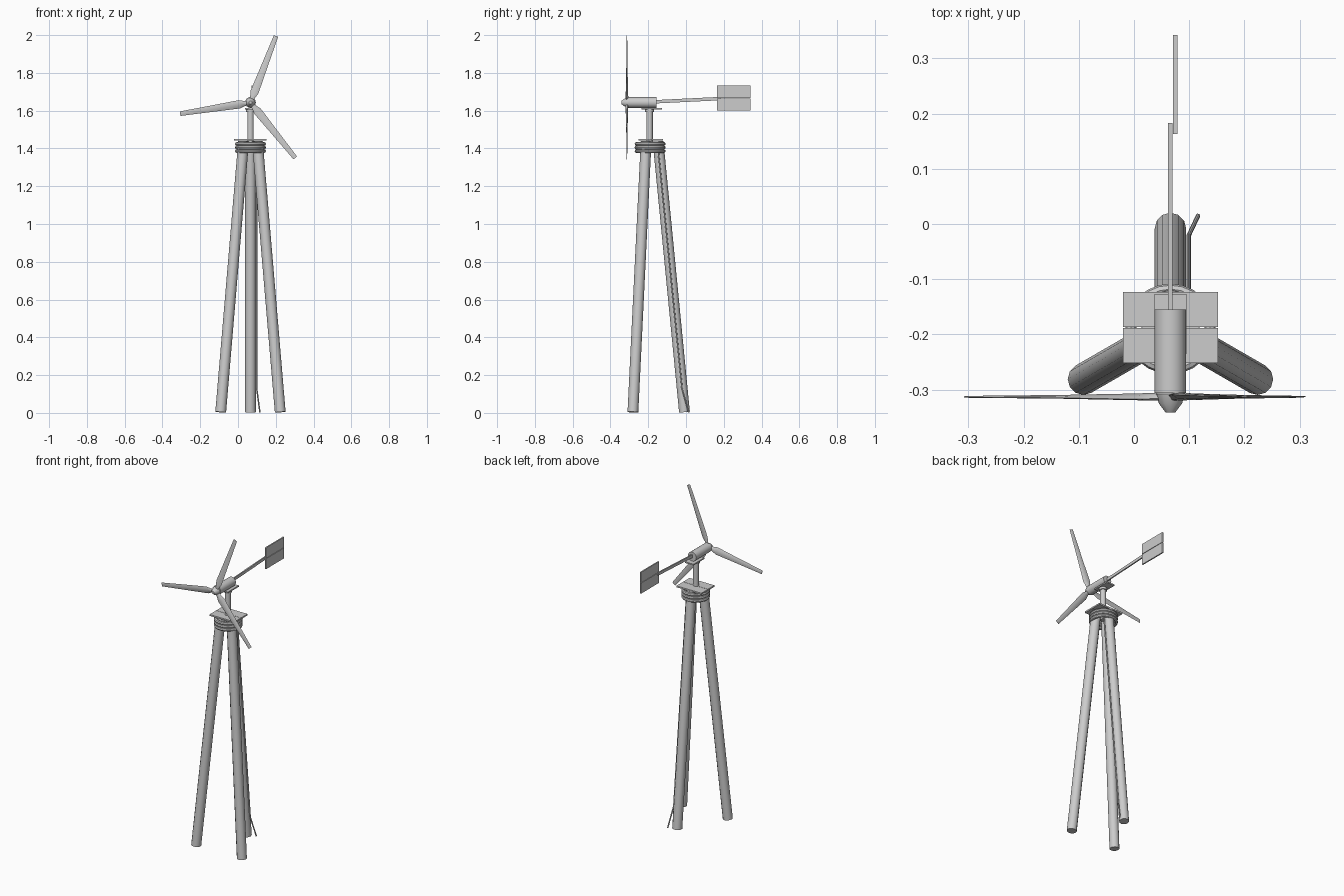
import bpy, bmesh, math
from mathutils import Vector, Matrix

if "Cube" in bpy.data.objects:
    bpy.data.objects.remove(bpy.data.objects["Cube"])

CX, CY, HUB_Z = 0.066, -0.19, 1.643   # tower axis and rotor height

grey = bpy.data.materials.new("light_grey")
grey.diffuse_color = (0.604, 0.604, 0.604, 1)
grey.use_nodes = True
grey.node_tree.nodes["Principled BSDF"].inputs["Base Color"].default_value = grey.diffuse_color


def add(name, bm, smooth=True):
    bmesh.ops.recalc_face_normals(bm, faces=bm.faces)
    me = bpy.data.meshes.new(name)
    bm.to_mesh(me)
    bm.free()
    me.materials.append(grey)
    ob = bpy.data.objects.new(name, me)
    bpy.context.collection.objects.link(ob)
    if smooth:
        bpy.ops.object.select_all(action='DESELECT')
        bpy.context.view_layer.objects.active = ob
        ob.select_set(True)
        bpy.ops.object.shade_smooth_by_angle(angle=math.radians(40))
    return ob


def rod(name, a, b, r, sides=12, r2=None):
    a, b = Vector(a), Vector(b)
    d = b - a
    bm = bmesh.new()
    m = Matrix.Translation((a + b) / 2) @ d.to_track_quat('Z', 'Y').to_matrix().to_4x4()
    bmesh.ops.create_cone(bm, cap_ends=True, segments=sides, radius1=r,
                          radius2=r if r2 is None else r2, depth=d.length, matrix=m)
    return add(name, bm)


def box(name, lo, hi):
    lo, hi = Vector(lo), Vector(hi)
    bm = bmesh.new()
    bmesh.ops.create_cube(bm, size=1, matrix=Matrix.Translation((lo + hi) / 2)
                          @ Matrix.Diagonal((*(hi - lo), 1)))
    return add(name, bm, False)


def loft(name, rings, matrix=Matrix()):
    bm = bmesh.new()
    loops = [[bm.verts.new(matrix @ Vector(p)) for p in ring] for ring in rings]
    n = len(loops[0])
    for a, b in zip(loops, loops[1:]):
        for i in range(n):
            bm.faces.new((a[i], a[(i + 1) % n], b[(i + 1) % n], b[i]))
    bm.faces.new(loops[0])
    bm.faces.new(loops[-1])
    return add(name, bm)


# Tripod legs
for name, deg in (("back_leg", 90), ("left_leg", 210), ("right_leg", 330)):
    c, s = math.cos(math.radians(deg)), math.sin(math.radians(deg))
    rod(name, (CX + 0.182 * c, CY + 0.182 * s, 0.004),
        (CX + 0.042 * c, CY + 0.042 * s, 1.438), 0.0285)

# Cable conduit down the back leg with a kicked-out end
rod("conduit", (CX + 0.033, -0.148, 1.40), (CX + 0.033, -0.021, 0.13), 0.004, 8)
rod("conduit_end", (CX + 0.033, -0.021, 0.13), (0.116, 0.015, 0.002), 0.004, 8)

# Binding rings around the leg tops
for i in range(3):
    bm = bmesh.new()
    grid = []
    for j in range(24):
        t = math.tau * j / 24
        grid.append([])
        for k in range(8):
            u = math.tau * k / 8
            r = 0.072 + 0.010 * math.cos(u)
            grid[j].append(bm.verts.new((CX + r * math.cos(t), CY + r * math.sin(t),
                                         1.386 + 0.019 * i + 0.010 * math.sin(u))))
    for j in range(24):
        for k in range(8):
            a, b = grid[j], grid[(j + 1) % 24]
            bm.faces.new((a[k], b[k], b[(k + 1) % 8], a[(k + 1) % 8]))
    add(f"binding_ring_{i + 1}", bm)

# Platform planks
box("platform_plank_back", (-0.02, -0.1865, 1.441), (0.152, -0.123, 1.450))
box("platform_plank_front", (-0.02, -0.252, 1.441), (0.152, -0.1885, 1.450))

# Mast, bearing and turntable plate
rod("mast", (CX, CY - 0.003, 1.40), (CX, CY - 0.003, 1.61), 0.017)
rod("mast_bearing", (CX, CY - 0.003, 1.592), (CX, CY - 0.003, 1.607), 0.023)
box("turntable_plate", (CX - 0.029, -0.235, 1.606), (CX + 0.029, -0.127, 1.614))

# Generator housing
rod("generator", (CX, -0.306, HUB_Z), (CX, -0.155, HUB_Z), 0.0285, 16)

# Rotor hub with tapered nose
loft("hub", [[(CX + r * math.cos(math.tau * i / 12), y, HUB_Z + r * math.sin(math.tau * i / 12))
              for i in range(12)]
             for y, r in ((-0.300, 0.022), (-0.308, 0.026), (-0.325, 0.021), (-0.341, 0.009))])

# Rotor blades: radius, chord, thickness, pitch in degrees
stations = ((0.012, 0.020, 0.014, 14), (0.035, 0.030, 0.013, 13), (0.060, 0.045, 0.010, 11),
            (0.200, 0.035, 0.006, 6), (0.377, 0.024, 0.003, 3))
section = ((-0.5, 0), (-0.25, 0.4), (0.15, 0.5), (0.5, 0), (0.15, -0.5), (-0.25, -0.4))
for i, deg in enumerate((69, 189, 309)):
    rings = []
    for rad, chord, thick, pitch in stations:
        p = math.radians(pitch)
        rings.append([(rad, c * chord * math.sin(p) + t * thick * math.cos(p),
                       c * chord * math.cos(p) - t * thick * math.sin(p)) for c, t in section])
    loft(f"blade_{i + 1}", rings, Matrix.Translation((CX, -0.313, HUB_Z))
         @ Matrix.Rotation(-math.radians(deg), 4, 'Y'))

# Tail boom, a flat bar rising slightly to the rear
loft("tail_boom", [[(CX + dx, y, z + dz) for dx, dz in
                    ((-0.004, -0.009), (0.004, -0.009), (0.004, 0.009), (-0.004, 0.009))]
                   for y, z in ((-0.165, 1.647), (0.183, 1.664))])

# Tail vane boards
box("vane_board_lower", (0.071, 0.163, 1.600), (0.079, 0.342, 1.665))
box("vane_board_upper", (0.071, 0.163, 1.668), (0.079, 0.342, 1.733))
